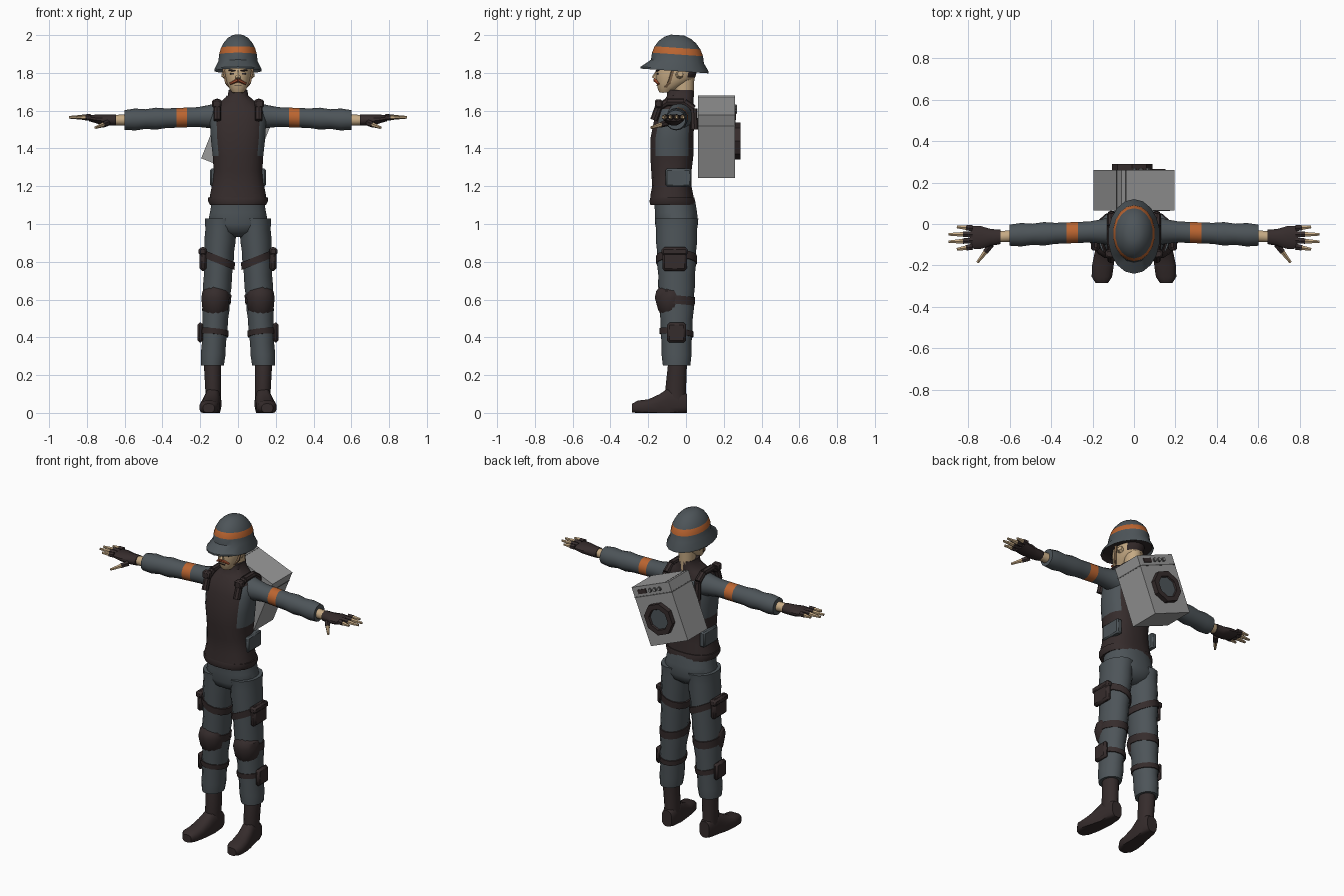
import bpy, bmesh, math
from mathutils import Matrix, Vector

cube = bpy.data.objects.get("Cube")
if cube:
    bpy.data.objects.remove(cube)


def material(name, red, green, blue):
    mat = bpy.data.materials.new(name)
    mat.use_nodes = True
    mat.diffuse_color = (red, green, blue, 1)
    mat.node_tree.nodes["Principled BSDF"].inputs["Base Color"].default_value = mat.diffuse_color
    return mat


CLOTH = material("slate cloth", .075, .09, .1)
DARK = material("dark leather", .036, .025, .025)
ORANGE = material("orange band", .5, .13, .03)
SKIN = material("skin", .56, .4, .23)
HAIR = material("dark hair", .03, .02, .02)
GINGER = material("ginger moustache", .38, .08, .03)
STRAP = material("tan strap", .25, .15, .08)
METAL = material("appliance grey", .32, .32, .32)
SEAM = material("seam grey", .1, .1, .1)


def finish(bm, name, mats, rule=None, side=1, matrix=None, angle=40):
    """Turn a bmesh into an object, optionally flipped in x and coloured by a rule."""
    if matrix:
        bm.transform(matrix)
    for vert in bm.verts:
        vert.co.x *= side
    bmesh.ops.recalc_face_normals(bm, faces=bm.faces)
    if rule:
        for face in bm.faces:
            face.material_index = rule(face.calc_center_median(), face.normal)
    mesh = bpy.data.meshes.new(name)
    bm.to_mesh(mesh)
    bm.free()
    part = bpy.data.objects.new(name, mesh)
    bpy.context.collection.objects.link(part)
    for mat in mats:
        mesh.materials.append(mat)
    bpy.ops.object.select_all(action='DESELECT')
    part.select_set(True)
    bpy.context.view_layer.objects.active = part
    bpy.ops.object.shade_smooth_by_angle(angle=math.radians(angle))


def span(z, half, front, back, x=0):
    """Horizontal ring given by its half width and its front and back limits."""
    return z, x, (front + back) / 2, half, (back - front) / 2


def loft(name, mats, rings, axis="z", sides=14, power=2, tilt=(0, 0), floor=None, **options):
    """Skin rings (place on axis, centre u, centre v, radius u, radius v); tilt shears z."""
    bm = bmesh.new()
    rows = []
    for place, u, v, radius_u, radius_v in rings:
        row = []
        for i in range(sides):
            turn = math.tau * (i + .5) / sides
            cos, sin = math.cos(turn), math.sin(turn)
            du = radius_u * math.copysign(abs(cos) ** (2 / power), cos)
            dv = radius_v * math.copysign(abs(sin) ** (2 / power), sin)
            point = Vector({"z": (u + du, v + dv, place + tilt[0] * du + tilt[1] * dv),
                            "x": (place, u + du, v + dv),
                            "y": (u + du, place, v + dv)}[axis])
            if floor is not None:
                point.z = max(point.z, floor)
            row.append(bm.verts.new(point))
        rows.append(row)
    for lower, upper in zip(rows, rows[1:]):
        for i in range(sides):
            j = (i + 1) % sides
            bm.faces.new((lower[i], lower[j], upper[j], upper[i]))
    bm.faces.new(rows[0])
    bm.faces.new(rows[-1])
    finish(bm, name, mats, **options)


def box(name, mat, centre, size, bevel=0, **options):
    bm = bmesh.new()
    bmesh.ops.create_cube(bm, size=1)
    bm.transform(Matrix.Translation(centre) @ Matrix.Diagonal((*size, 1)))
    if bevel:
        bmesh.ops.bevel(bm, geom=bm.edges[:], offset=bevel, segments=1, affect='EDGES')
    finish(bm, name, [mat], **options)


def tube(name, mat, start, end, radius_start, radius_end, sides=6, **options):
    start, end = Vector(start), Vector(end)
    along = end - start
    bm = bmesh.new()
    bmesh.ops.create_cone(bm, cap_ends=True, segments=sides, radius1=radius_start,
                          radius2=radius_end, depth=along.length)
    turn = along.to_track_quat('Z', 'Y').to_matrix().to_4x4()
    bm.transform(Matrix.Translation((start + end) / 2) @ turn)
    finish(bm, name, [mat], **options)


# Torso: dark vest with cloth showing under the arms
loft("vest", [DARK, CLOTH], [
    span(1.12, .155, -.19, .04), span(1.15, .15, -.19, .04), span(1.2, .14, -.18, .03),
    span(1.28, .13, -.185, .03), span(1.36, .135, -.19, .04), span(1.45, .145, -.19, .04),
    span(1.55, .15, -.17, .045), span(1.61, .135, -.15, .045), span(1.65, .09, -.12, .04),
    span(1.68, .055, -.1, .04), span(1.71, .05, -.1, .04)], sides=20, power=2.5,
    rule=lambda centre, normal: int(1.36 < centre.z < 1.61 and abs(centre.x) > .1 and centre.y > -.15))
loft("belt", [DARK], [span(1.1, .15, -.19, .05), span(1.12, .16, -.195, .05),
                      span(1.14, .16, -.19, .045)], sides=20, power=2.4)
loft("hips", [CLOTH], [span(.93, .03, -.1, .01), span(.96, .13, -.15, .05), span(1, .163, -.165, .065),
                       span(1.06, .15, -.165, .06), span(1.12, .14, -.17, .05)], sides=20, power=2.3)

# Neck and head, with hair on the back of the skull
loft("neck", [SKIN], [span(1.64, .045, -.06, .04), span(1.8, .05, -.07, .045)])
loft("head", [SKIN, HAIR], [
    span(1.695, .03, -.14, -.08), span(1.715, .045, -.15, -.05), span(1.745, .06, -.157, .01),
    span(1.775, .068, -.16, .05), span(1.81, .073, -.16, .06), span(1.92, .06, -.13, .05)],
    sides=16, power=2.2, rule=lambda centre, normal: int(centre.y > 0 and centre.z > 1.775))
tube("nose", SKIN, (0, -.15, 1.815), (0, -.167, 1.77), .006, .016)
box("mouth", HAIR, (0, -.156, 1.735), (.036, .008, .004))

# Helmet: flared brim and an elliptical dome with a band
dome = [math.radians(15 * step) for step in range(6)]
loft("helmet", [CLOTH, ORANGE, DARK],
     [span(1.825, .118, -.22, .11), span(1.81, .126, -.24, .12), span(1.82, .126, -.24, .12)]
     + [(1.86 + .145 * math.sin(a), 0, -.045, .105 * math.cos(a), .14 * math.cos(a)) for a in dome],
     sides=18, tilt=(0, -.07),
     rule=lambda centre, normal: 2 if normal.z < -.7 else
     int(1.9 < centre.z + .07 * (centre.y + .045) < 1.93))


def leg_ring(z, grow=0):
    """Cross-section of a trouser leg at a height."""
    return z, .15 - .06 * z, -.05, .054 + .03 * z + grow, .06 + .05 * z + grow


def leg_band(name, z, height, tilt, grow, side):
    rings = [leg_ring(z - height / 2, grow), leg_ring(z + height / 2, grow)]
    loft(name, [DARK], rings, tilt=tilt, side=side)


def sleeve_ring(x, fold):
    """Cross-section of a sleeve: wide at the shoulder, creased by the elbow."""
    radius = .052 + max(0, .2 - x) * .2 + fold
    return x, -.03 - .04 * x, 1.575 - .04 * x, radius, radius


for side, word in ((1, "left_"), (-1, "right_")):
    # Face details and chin strap
    tube(word + "moustache", GINGER, (0, -.164, 1.762), (.042, -.145, 1.742), .011, .006, side=side)
    box(word + "eye", HAIR, (.03, -.15, 1.795), (.026, .009, .008), side=side)
    tube(word + "eyebrow", HAIR, (.014, -.157, 1.81), (.05, -.143, 1.815), .005, .004, side=side)
    tube(word + "ear", SKIN, (.066, -.035, 1.79), (.082, -.03, 1.795), .022, .016, sides=8, side=side)
    tube(word + "chin_strap", STRAP, (.08, -.06, 1.85), (.06, -.09, 1.745), .01, .01, sides=4, side=side)
    tube(word + "jaw_strap", STRAP, (.062, -.09, 1.75), (.018, -.125, 1.7), .01, .01, sides=4, side=side)

    # Legs with gentle folds, straps, knee pads and pouches
    loft(word + "trouser_leg", [CLOTH],
         [leg_ring(.25 + .06 * i, .004 * (i % 2)) for i in range(14)], side=side)
    leg_band(word + "thigh_strap", .81, .04, (.4, 0), .008, side)
    leg_band(word + "knee_strap", .6, .045, (0, -.1), .007, side)
    leg_band(word + "shin_strap", .425, .03, (.1, -.1), .009, side)
    loft(word + "knee_pad", [DARK], [
        span(.515, .04, -.13, -.04, x=.12), span(.545, .07, -.15, -.01, x=.12),
        span(.61, .077, -.168, 0, x=.12), span(.645, .07, -.16, -.01, x=.12),
        span(.67, .035, -.14, -.02, x=.12)], sides=12, side=side)
    box(word + "thigh_pouch", DARK, (.185, -.06, .815), (.035, .13, .125), bevel=.012, side=side)
    box(word + "thigh_pouch_flap", DARK, (.187, -.06, .855), (.042, .138, .04), bevel=.01, side=side)
    box(word + "shin_pouch", DARK, (.2, -.05, .425), (.03, .1, .105), bevel=.012, side=side)

    # Boots
    loft(word + "boot_shaft", [DARK], [span(.05, .042, -.1, 0, x=.132), span(.12, .042, -.11, 0, x=.132),
                                       span(.26, .047, -.095, .005, x=.135)], side=side)
    loft(word + "boot_foot", [DARK], [
        (.005, .13, .05, .035, .05), (-.02, .13, .05, .042, .065), (-.09, .134, .05, .043, .085),
        (-.14, .143, .035, .048, .065), (-.2, .15, .03, .053, .042), (-.255, .155, .03, .05, .036),
        (-.285, .155, .025, .03, .024)], axis="y", sides=16, power=2.6, floor=0, side=side)

    # Sleeve with an orange armband
    loft(word + "sleeve", [CLOTH, ORANGE],
         [sleeve_ring(.05 + .055 * i, .006 * (i > 6 and i % 2)) for i in range(11)],
         axis="x", side=side, rule=lambda centre, normal: int(.27 < abs(centre.x) < .325))

    # Hand: bare wrist, fingerless glove and skin fingertips
    tube(word + "wrist", SKIN, (.59, -.058, 1.55), (.67, -.063, 1.55), .03, .027, sides=10, side=side)
    loft(word + "glove", [DARK], [(.645, -.062, 1.55, .036, .03), (.69, -.065, 1.55, .042, .03),
                                  (.74, -.065, 1.555, .057, .026), (.79, -.065, 1.56, .056, .016)],
         axis="x", sides=12, side=side)
    digits = [("thumb", (.69, -.1, 1.535), (.755, -.185, 1.51))]
    for i, finger in enumerate(("index", "middle", "ring", "little")):
        y = -.11 + .03 * i
        digits.append((finger, (.78, y, 1.565), (.9 - .02 * (i - 1.5) ** 2, 1.2 * y + .01, 1.565)))
    for finger, base, tip in digits:
        middle = Vector(base).lerp(Vector(tip), .4)
        tube(word + finger + "_glove", DARK, base, middle, .017, .015, side=side)
        tube(word + finger + "_tip", SKIN, middle, tip, .013, .007, side=side)

    # Vest straps, buckles and side pouches
    path = [(-.17, 1.55), (-.145, 1.62), (-.1, 1.645), (-.01, 1.645), (.04, 1.61), (.045, 1.5)]
    for i, (start, end) in enumerate(zip(path, path[1:])):
        tube(f"{word}shoulder_strap_{i}", DARK, (.11, *start), (.11, *end), .02, .02, sides=8, side=side)
    box(word + "strap_buckle", DARK, (.112, -.145, 1.637), (.05, .04, .045), bevel=.008, side=side)
    box(word + "side_pouch", CLOTH, (.128, -.04, 1.245), (.038, .135, .095), bevel=.008, side=side)

# Washing machine carried on the back, leaning to one side
LEAN = Matrix.Translation((0, .162, 1.4625)) @ Matrix.Rotation(math.radians(22), 4, 'Y')
box("machine_body", METAL, (0, 0, 0), (.276, .196, .358), matrix=LEAN)
box("machine_panel_seam", SEAM, (0, 0, .117), (.279, .199, .007), matrix=LEAN)
box("machine_lid_seam", SEAM, (-.113, 0, .178), (.005, .197, .004), matrix=LEAN)
door = [(.09, .098), (.127, .098), (.127, .066), (.117, .062)]
loft("machine_door", [DARK, CLOTH], [(y, 0, -.025, radius, radius) for y, radius in door],
     axis="y", sides=8, matrix=LEAN, angle=20,
     rule=lambda centre, normal: int(normal.y > .9 and centre.y < .285))
box("machine_display", DARK, (.07, .098, .147), (.06, .01, .026), matrix=LEAN)
for i in range(3):
    x = .012 - .035 * i
    tube(f"machine_knob_{i}", SEAM, (x, .09, .147), (x, .106, .147), .014, .012, sides=8, matrix=LEAN)
    tube(f"machine_knob_cap_{i}", METAL, (x, .1, .147), (x, .108, .147), .009, .009, sides=8, matrix=LEAN)
